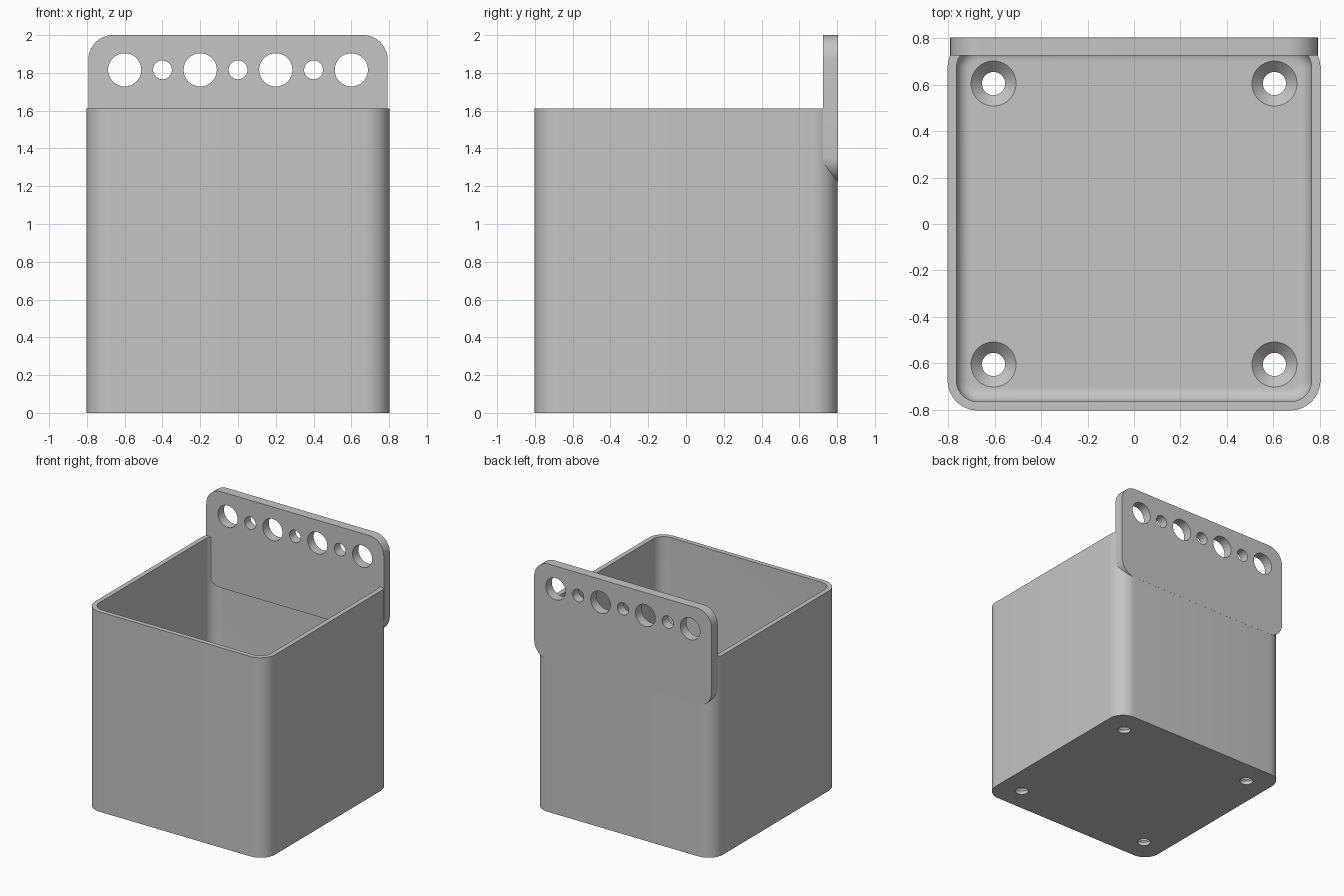
import bpy, bmesh
from math import sin, cos, pi, radians
from mathutils import Matrix

cube = bpy.data.objects.get("Cube")
if cube:
    bpy.data.objects.remove(cube, do_unlink=True)

grey = bpy.data.materials.new("light grey plastic")
grey.use_nodes = True
colour = (0.56, 0.56, 0.56, 1)
grey.diffuse_color = colour
grey.node_tree.nodes["Principled BSDF"].inputs["Base Color"].default_value = colour


def ring(hx, hy, r, z, n=10):
    """Rounded rectangle outline at height z; a circle when hx = hy = r."""
    pts = []
    for q, (sx, sy) in enumerate([(1, 1), (-1, 1), (-1, -1), (1, -1)]):
        for i in range(n + 1):
            a = (q + i / n) * pi / 2
            pts.append((sx * (hx - r) + r * cos(a), sy * (hy - r) + r * sin(a), z))
    return pts


def loft(name, rings, matrix=Matrix()):
    """Skin a closed solid through a stack of outlines."""
    bm = bmesh.new()
    loops = [[bm.verts.new(p) for p in pts] for pts in rings]
    for a, b in zip(loops, loops[1:]):
        for i in range(len(a)):
            j = (i + 1) % len(a)
            bm.faces.new((a[i], a[j], b[j], b[i]))
    bm.faces.new(loops[0][::-1])
    bm.faces.new(loops[-1])
    bmesh.ops.remove_doubles(bm, verts=bm.verts, dist=1e-5)
    bmesh.ops.transform(bm, matrix=matrix, verts=bm.verts)
    bmesh.ops.recalc_face_normals(bm, faces=bm.faces)
    mesh = bpy.data.meshes.new(name)
    bm.to_mesh(mesh)
    bm.free()
    mesh.materials.append(grey)
    obj = bpy.data.objects.new(name, mesh)
    bpy.context.collection.objects.link(obj)
    return obj


def activate(obj):
    bpy.ops.object.select_all(action='DESELECT')
    obj.select_set(True)
    bpy.context.view_layer.objects.active = obj


def drill(obj, cutters):
    """Cut each cutter out of the object, then discard the cutter."""
    activate(obj)
    for c in cutters:
        c.hide_render = True
        mod = obj.modifiers.new("hole", 'BOOLEAN')
        mod.operation, mod.solver, mod.object = 'DIFFERENCE', 'EXACT', c
        bpy.ops.object.modifier_apply(modifier=mod.name)
        bpy.data.objects.remove(c, do_unlink=True)
    bpy.ops.object.shade_smooth_by_angle(angle=radians(30))


# Open bin: outer wall, rim, inner wall, then a fillet down to the floor
HALF, RIM, FLOOR, FILLET, INNER = 0.803, 1.612, 0.076, 0.06, 0.765
rings = [ring(HALF, HALF, 0.13, 0), ring(HALF, HALF, 0.13, RIM),
         ring(INNER, INNER, 0.092, RIM)]
for i in range(9):
    a = i / 8 * pi / 2
    inset = FILLET * (1 - cos(a))
    rings.append(ring(INNER - inset, INNER - inset, 0.092 - inset,
                      FLOOR + FILLET * (1 - sin(a))))
bin_body = loft("bin_body", rings)

# Countersunk screw holes in the floor corners
screws = []
for x in (-0.605, 0.605):
    for y in (-0.605, 0.605):
        profile = [(0.05, -0.1), (0.05, 0.029), (0.097, FLOOR), (0.097, 0.3)]
        screws.append(loft("screw_cutter", [ring(r, r, r, z) for r, z in profile],
                           Matrix.Translation((x, y, 0))))
drill(bin_body, screws)

# Hanging plate centred on the back rim, with a row of alternating holes
upright = Matrix.Rotation(radians(90), 4, 'X')
back_plate = loft("back_plate",
                  [ring(0.792, 0.388, 0.13, z) for z in (-0.0385, 0.0385)],
                  Matrix.Translation((0, 0.765, RIM)) @ upright)
holes = []
for i in range(-3, 4):
    r = 0.088 if i % 2 else 0.05
    holes.append(loft("hole_cutter", [ring(r, r, r, z) for z in (-0.2, 0.2)],
                      Matrix.Translation((i * 0.2, 0.765, 1.816)) @ upright))
drill(back_plate, holes)
